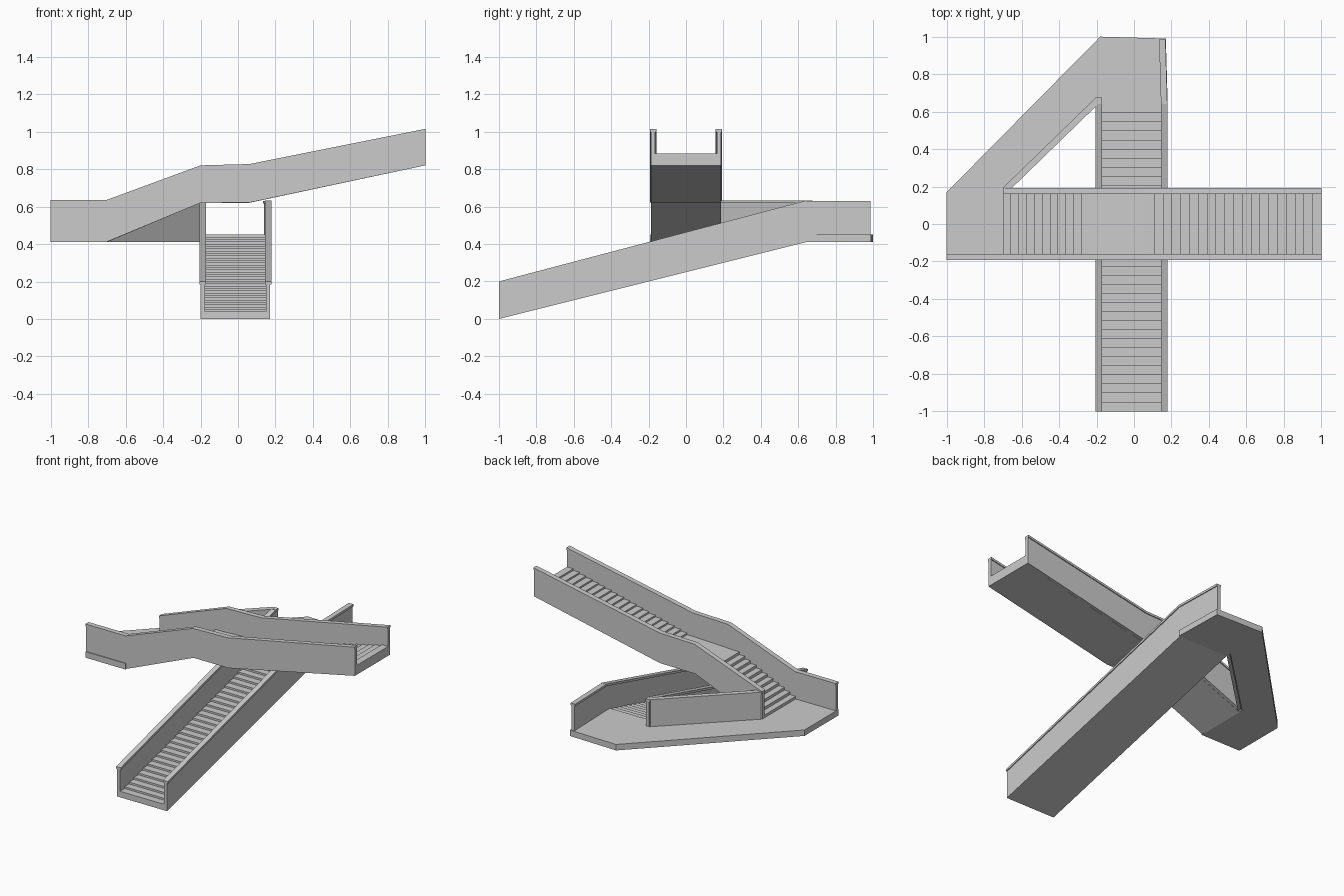
import bpy, bmesh
from mathutils import Vector

if "Cube" in bpy.data.objects:
    bpy.data.objects.remove(bpy.data.objects["Cube"])


def make_object(name, bm):
    bmesh.ops.recalc_face_normals(bm, faces=bm.faces)
    me = bpy.data.meshes.new(name)
    bm.to_mesh(me)
    bm.free()
    ob = bpy.data.objects.new(name, me)
    bpy.context.collection.objects.link(ob)
    return ob


def prism(name, pts, vec):
    """Extrude a closed 3D polygon along vec."""
    bm = bmesh.new()
    f = bm.faces.new([bm.verts.new(p) for p in pts])
    ext = bmesh.ops.extrude_face_region(bm, geom=[f])
    vs = [v for v in ext["geom"] if isinstance(v, bmesh.types.BMVert)]
    bmesh.ops.translate(bm, verts=vs, vec=vec)
    return make_object(name, bm)


def ribbon(name, path, width):
    """Straight-in-plan strip; path holds (x, y, z_bottom, z_top)."""
    d = Vector((path[-1][0] - path[0][0], path[-1][1] - path[0][1])).normalized()
    n = Vector((-d.y, d.x, 0)) * width
    lower = [Vector((x, y, b)) - n / 2 for x, y, b, t in path]
    upper = [Vector((x, y, t)) - n / 2 for x, y, b, t in path]
    return prism(name, lower + upper[::-1], n)


CAP = 0.015


def parapet(name, path):
    ribbon(name + "_wall", [(x, y, b, t - CAP) for x, y, b, t in path], 0.022)
    ribbon(name + "_rail", [(x, y, t - CAP, t) for x, y, b, t in path], 0.034)


def steps(a0, z0, a1, z1, n):
    """Sawtooth profile: riser then tread, ending at (a1, z1)."""
    d, r = (a1 - a0) / n, (z1 - z0) / n
    out = []
    for i in range(n):
        z = z0 + (i + 1) * r
        out += [(a0 + i * d, z), (a0 + (i + 1) * d, z)]
    return out


# lower flight, climbing towards the back
prof = [(0.64, 0.41), (-1, 0)] + steps(-1, 0.028, 0.64, 0.45, 34)
prism("lower_flight", [(-0.177, y, z) for y, z in prof], (0.327, 0, 0))

# upper flight, crossing over with an intermediate platform
prof = [(1, 0.82), (0.06, 0.62), (-0.2, 0.62), (-0.7, 0.41)]
prof += steps(-0.7, 0.45, -0.24, 0.655, 11)
prof += steps(0.06, 0.655, 1, 0.883, 20)
prism("upper_flight", [(x, -0.165, z) for x, z in prof], (0, 0.33, 0))

# angled landing slab joining both flights
plan = [(0.18, 0.64), (0.17, 0.99), (-0.18, 1.0), (-1, 0.17), (-1, -0.193),
        (-0.7, -0.193), (-0.7, 0.19), (-0.2, 0.675), (-0.2, 0.64)]
prism("landing", [(x, y, 0.41) for x, y in plan], (0, 0, 0.04))

# lower flight parapets
for name, x, end in (("lower_left", -0.188, 0.675), ("lower_right", 0.161, 0.645)):
    parapet(name, [(x, -1, 0, 0.2), (x, 0.64, 0.41, 0.632), (x, end, 0.411, 0.632)])

# landing parapets
parapet("landing_end", [(0.161, 0.64, 0.411, 0.631), (0.151, 0.985, 0.411, 0.631)])
parapet("landing_inner", [(-0.195, 0.66, 0.411, 0.633), (-0.685, 0.184, 0.411, 0.633)])

# upper flight parapets
run = [(-0.7, 0.412, 0.636), (-0.2, 0.62, 0.82), (0.06, 0.621, 0.827), (1, 0.82, 1.015)]
parapet("upper_back", [(x, 0.176, b, t) for x, b, t in run])
parapet("upper_front", [(x, -0.176, b, t) for x, b, t in [(-1, 0.412, 0.636)] + run])
